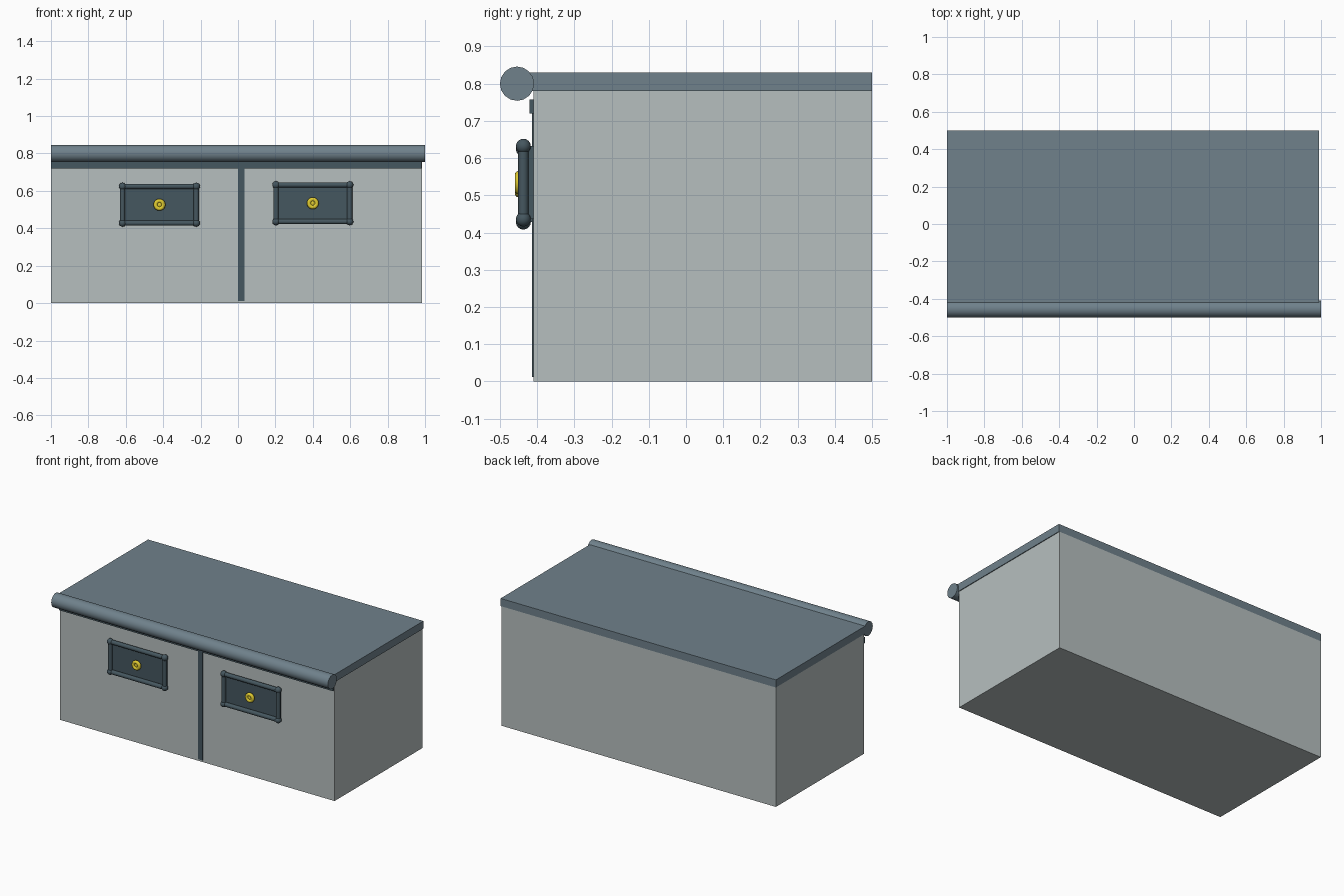
import bpy
from math import pi

if "Cube" in bpy.data.objects:
    bpy.data.objects.remove(bpy.data.objects["Cube"])


def material(name, rgb):
    m = bpy.data.materials.new(name)
    m.diffuse_color = (*rgb, 1)
    m.use_nodes = True
    m.node_tree.nodes["Principled BSDF"].inputs["Base Color"].default_value = m.diffuse_color
    return m


GREY = material("pale_grey", (0.47, 0.52, 0.52))
SLATE = material("slate", (0.16, 0.22, 0.26))
DARK = material("dark_slate", (0.06, 0.095, 0.115))
YELLOW = material("brass_yellow", (0.75, 0.6, 0.03))


def finish(name, mat, smooth=False):
    o = bpy.context.object
    o.name = name
    o.data.materials.append(mat)
    if smooth:
        bpy.ops.object.shade_smooth_by_angle(angle=pi / 4)
    return o


def box(name, mat, x, y, z):
    """Box from (min, max) ranges on each axis."""
    r = (x, y, z)
    bpy.ops.mesh.primitive_cube_add(size=1, location=[(a + b) / 2 for a, b in r])
    bpy.context.object.scale = [b - a for a, b in r]
    bpy.ops.object.transform_apply(location=False, rotation=False)
    return finish(name, mat)


def rod(name, mat, center, length, radius, axis, sides=12):
    rot = (0, pi / 2, 0) if axis == "x" else (0, 0, 0)
    bpy.ops.mesh.primitive_cylinder_add(vertices=sides, radius=radius, depth=length,
                                        location=center, rotation=rot)
    return finish(name, mat, True)


def ball(name, mat, center, radius, scale=(1, 1, 1)):
    bpy.ops.mesh.primitive_uv_sphere_add(segments=16, ring_count=8, radius=radius, location=center)
    bpy.context.object.scale = scale
    return finish(name, mat, True)


# Cabinet body, worktop and rounded front edge
box("cabinet_body", GREY, (-1, 0.985), (-0.41, 0.5), (0, 0.78))
box("worktop", SLATE, (-1, 0.99), (-0.455, 0.5), (0.78, 0.83))
rod("worktop_front_roll", SLATE, (0, -0.454, 0.8), 2, 0.046, "x", 16)

# Front trim
box("upper_trim", DARK, (-1, 0.98), (-0.42, -0.405), (0.72, 0.757))
box("centre_divider", DARK, (0, 0.035), (-0.414, -0.405), (0.012, 0.725))

# Framed drawer panels with knobs
HX, HZ, Y = 0.197, 0.098, -0.437
for side, cx, cz in (("left", -0.42, 0.526), ("right", 0.4, 0.534)):
    box(side + "_drawer_panel", DARK, (cx - HX, cx + HX), (-0.43, -0.405), (cz - HZ, cz + HZ))
    for s in (-1, 1):
        rod(side + "_frame_rail", DARK, (cx, Y, cz + s * HZ), 2 * HX, 0.014, "x")
        rod(side + "_frame_stile", DARK, (cx + s * HX, Y, cz), 2 * HZ, 0.014, "z")
        for t in (-1, 1):
            ball(side + "_frame_corner", DARK, (cx + s * HX, Y, cz + t * HZ), 0.02)
    # knob: ring around a small button
    bpy.ops.mesh.primitive_torus_add(major_segments=20, minor_segments=10, major_radius=0.021,
                                     minor_radius=0.011, location=(cx, -0.449, cz),
                                     rotation=(pi / 2, 0, 0))
    finish(side + "_knob_ring", YELLOW, True)
    ball(side + "_knob_button", YELLOW, (cx, -0.444, cz), 0.016, (1, 0.8, 1))
